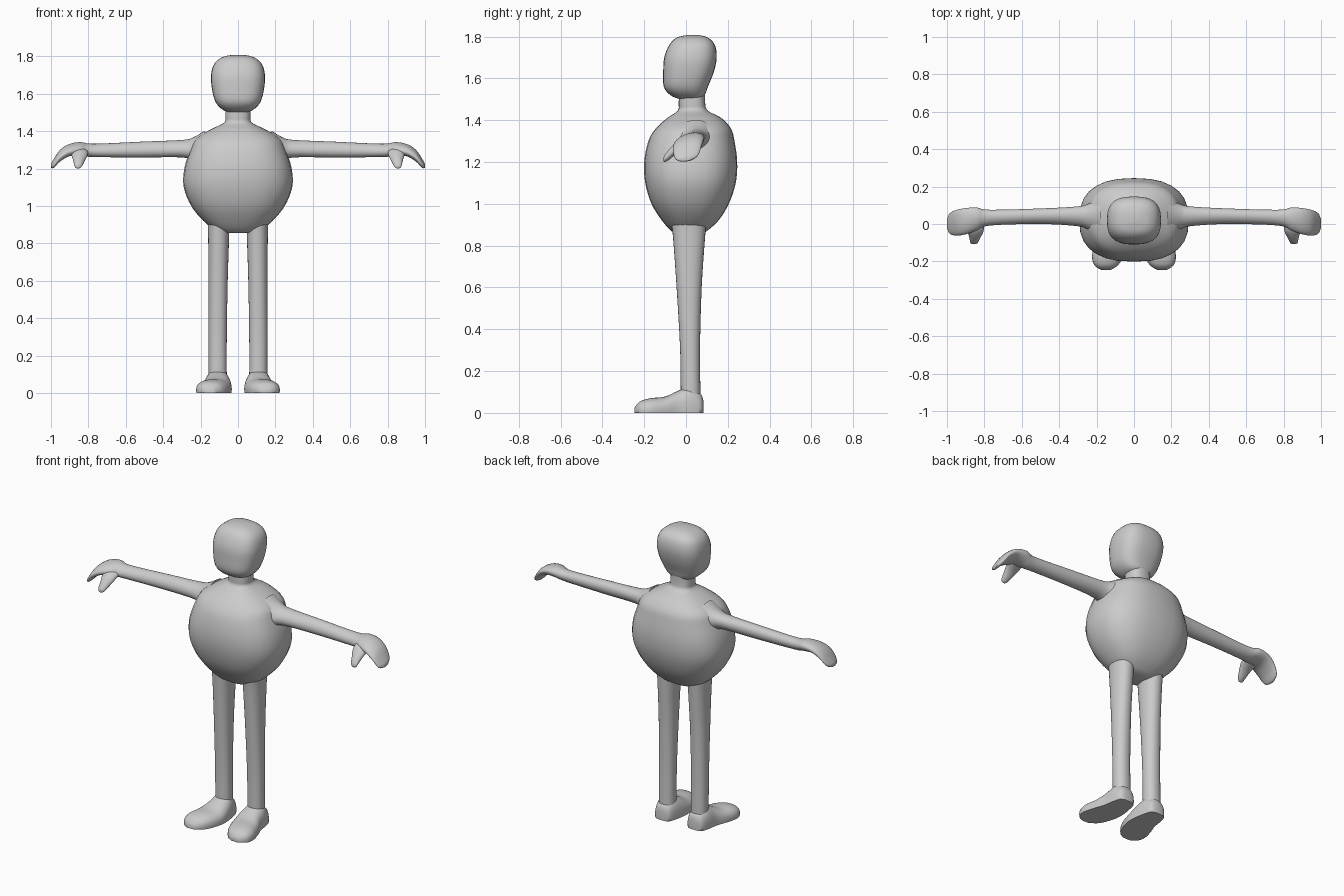
import bpy
import bmesh
import math
from mathutils import Vector

default_cube = bpy.data.objects.get("Cube")
if default_cube:
    bpy.data.objects.remove(default_cube, do_unlink=True)

# One plain grey for the whole figure
grey = bpy.data.materials.new("plain_grey")
grey.use_nodes = True
colour = (0.6, 0.6, 0.6, 1)
grey.diffuse_color = colour
grey.node_tree.nodes["Principled BSDF"].inputs["Base Color"].default_value = colour

SIDES = 28
STEPS = 4


def smooth_path(sections):
    """Pass a smooth curve through every section value."""
    points = [Vector(s) for s in sections]
    result = []
    for i in range(len(points) - 1):
        a, b = points[i], points[i + 1]
        before = points[i - 1] if i else a
        after = points[min(i + 2, len(points) - 1)]
        for step in range(STEPS):
            t = step / STEPS
            start, end = (b - before) / 2, (after - a) / 2
            result.append(a + start * t
                          + (3 * (b - a) - 2 * start - end) * t ** 2
                          + (2 * (a - b) + start + end) * t ** 3)
    return result + [points[-1]]


def loft(name, axis, sections, power=2.0, mirrored=False, tilt=0.0, floor=False):
    """Skin rounded rings; a section is position, low and high u, low and high v."""
    bm = bmesh.new()
    rings = []
    for pos, u_low, u_high, v_low, v_high in smooth_path(sections):
        ring = []
        for k in range(SIDES):
            angle = math.tau * k / SIDES
            c, s = math.cos(angle), math.sin(angle)
            c = math.copysign(abs(c) ** (2 / power), c)
            s = math.copysign(abs(s) ** (2 / power), s)
            u = (u_low + u_high) / 2 + c * (u_high - u_low) / 2
            v = (v_low + v_high) / 2 + s * (v_high - v_low) / 2
            v += tilt * c * (u_high - u_low) / 2
            if floor:
                v = max(v, 0)
            co = {"x": (pos, u, v), "y": (u, pos, v), "z": (u, v, pos)}[axis]
            ring.append(bm.verts.new(co))
        rings.append(ring)
    for lower, upper in zip(rings, rings[1:]):
        for k in range(SIDES):
            n = (k + 1) % SIDES
            bm.faces.new((lower[k], lower[n], upper[n], upper[k]))
    bm.faces.new(rings[0])
    bm.faces.new(rings[-1])
    bmesh.ops.recalc_face_normals(bm, faces=bm.faces)
    mesh = bpy.data.meshes.new(name)
    bm.to_mesh(mesh)
    bm.free()
    mesh.materials.append(grey)
    obj = bpy.data.objects.new(name, mesh)
    bpy.context.collection.objects.link(obj)
    bpy.ops.object.select_all(action="DESELECT")
    obj.select_set(True)
    bpy.context.view_layer.objects.active = obj
    bpy.ops.object.shade_smooth_by_angle(angle=math.radians(60))
    if mirrored:
        obj.modifiers.new("mirror", "MIRROR").use_mirror_merge = False
    return obj


# Round torso running up into the neck
loft("torso_and_neck", "z", [
    (.855, -.07, .07, -.04, .07),
    (.87, -.12, .12, -.07, .1),
    (.92, -.185, .185, -.115, .155),
    (1, -.25, .25, -.165, .205),
    (1.1, -.29, .29, -.195, .238),
    (1.2, -.287, .287, -.2, .245),
    (1.3, -.255, .255, -.18, .232),
    (1.36, -.225, .225, -.145, .215),
    (1.41, -.145, .145, -.09, .17),
    (1.445, -.075, .075, -.04, .105),
    (1.48, -.067, .067, -.035, .092),
    (1.55, -.067, .067, -.035, .092)], power=2.5)

# Head with a flat face and a rounded back
loft("head", "z", [
    (1.5, -.05, .05, -.03, .07),
    (1.52, -.09, .09, -.075, .09),
    (1.56, -.122, .122, -.106, .105),
    (1.63, -.14, .14, -.109, .133),
    (1.7, -.144, .144, -.104, .147),
    (1.76, -.127, .127, -.08, .138),
    (1.795, -.085, .085, -.045, .105),
    (1.808, -.03, .03, .01, .06)], power=2.7)

# Legs, tapering toward the ankle
loft("legs", "z", [
    (.06, .06, .157, -.025, .07),
    (.3, .06, .157, -.028, .067),
    (.6, .055, .157, -.045, .075),
    (.85, .047, .16, -.063, .092),
    (.95, .045, .165, -.075, .1)], power=2.2, mirrored=True)

# Flat-soled feet, toes turned slightly outward
loft("feet", "y", [
    (.083, .085, .135, -.02, .06),
    (.07, .06, .16, -.05, .092),
    (.02, .045, .175, -.07, .125),
    (-.04, .035, .185, -.06, .105),
    (-.1, .035, .207, -.045, .078),
    (-.17, .055, .224, -.04, .07),
    (-.22, .085, .212, -.03, .055),
    (-.246, .125, .175, -.01, .025)], power=2.4, mirrored=True, floor=True)

# Arms with drooping mitten hands
loft("arms", "x", [
    (.18, -.08, .14, 1.2, 1.4),
    (.24, -.035, .11, 1.24, 1.365),
    (.3, -.012, .094, 1.26, 1.352),
    (.5, 0, .083, 1.26, 1.344),
    (.77, -.008, .076, 1.262, 1.332),
    (.84, -.035, .088, 1.27, 1.34),
    (.9, -.055, .085, 1.268, 1.33),
    (.95, -.062, .075, 1.24, 1.3),
    (.985, -.052, .058, 1.205, 1.25),
    (1, -.02, .025, 1.205, 1.225)], mirrored=True, tilt=.15)

# Short thumbs pointing forward and down
loft("thumbs", "y", [
    (0, .8, .9, 1.265, 1.315),
    (-.04, .805, .89, 1.245, 1.3),
    (-.075, .822, .88, 1.215, 1.268),
    (-.1, .835, .875, 1.2, 1.235),
    (-.108, .848, .865, 1.205, 1.22)], mirrored=True)
